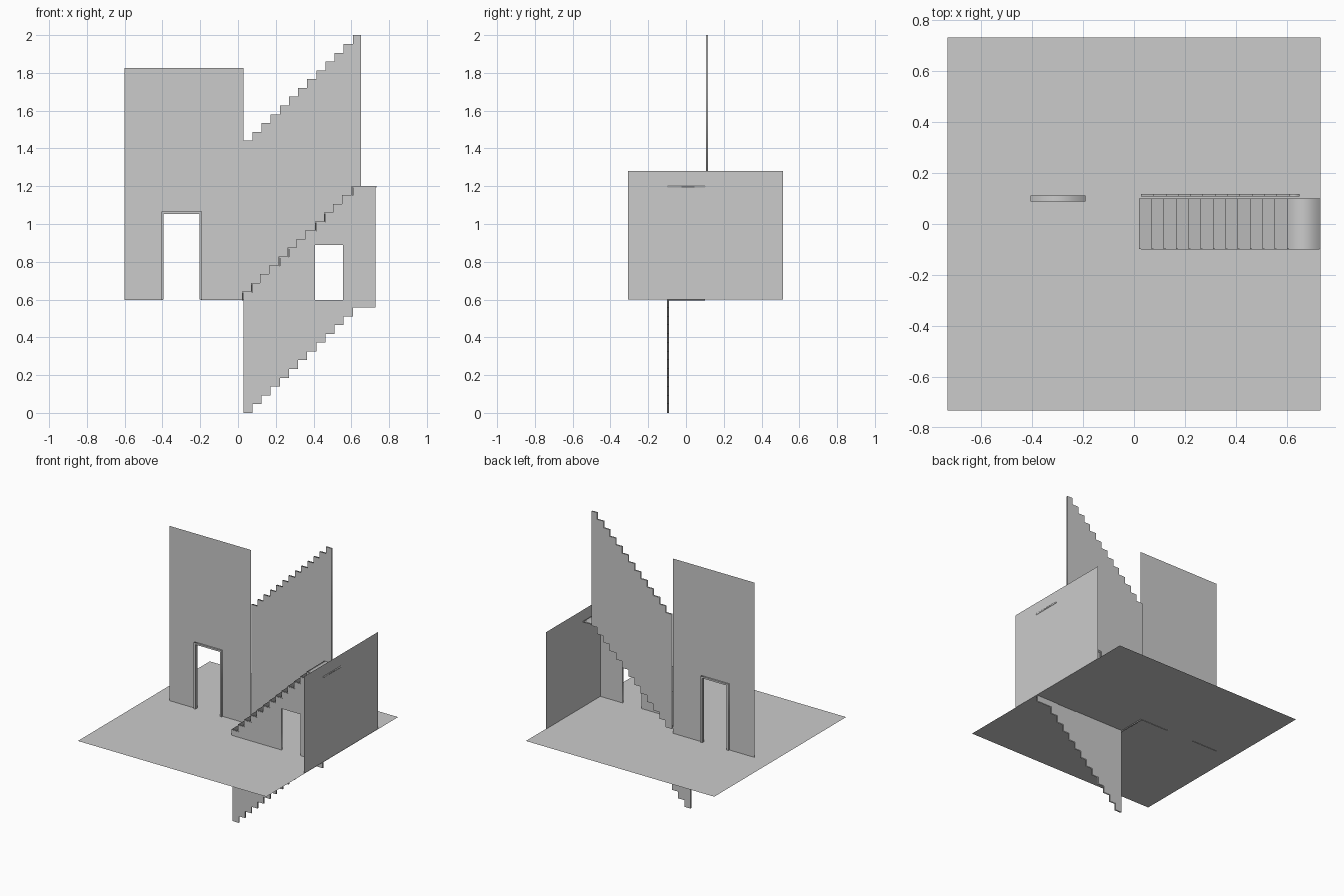
import bpy, math

if "Cube" in bpy.data.objects:
    bpy.data.objects.remove(bpy.data.objects["Cube"])

STEPS, RUN, RISE = 12, 0.0483, 0.0465
X0, Z0, FLOOR = 0.02, 0.595, 0.6


def sheet(name, points):
    """Single flat face from 3D points."""
    me = bpy.data.meshes.new(name)
    me.from_pydata(points, [], [list(range(len(points)))])
    ob = bpy.data.objects.new(name, me)
    bpy.context.collection.objects.link(ob)
    return ob


def panel(name, loops, y0, y1):
    """Filled x-z outline (first loop outer, others holes), spanning y0..y1."""
    cu = bpy.data.curves.new(name, 'CURVE')
    cu.dimensions = '2D'
    cu.fill_mode = 'BOTH'
    cu.extrude = (y1 - y0) / 2
    for pts in loops:
        sp = cu.splines.new('POLY')
        sp.points.add(len(pts) - 1)
        for p, (x, z) in zip(sp.points, pts):
            p.co = (x, z, 0, 1)
        sp.use_cyclic_u = True
    ob = bpy.data.objects.new(name, cu)
    bpy.context.collection.objects.link(ob)
    ob.location.y = (y0 + y1) / 2
    ob.rotation_euler.x = math.pi / 2
    bpy.ops.object.select_all(action='DESELECT')
    ob.select_set(True)
    bpy.context.view_layer.objects.active = ob
    bpy.ops.object.convert(target='MESH')
    return ob


def stair_line(x, z, end):
    """Stepped line: treads from first tread height z, ending on a flat at x=end."""
    pts = [(x, z)]
    for i in range(1, STEPS + 1):
        pts += [(x + i * RUN, z + (i - 1) * RISE), (x + i * RUN, z + i * RISE)]
    return pts + [(end, z + STEPS * RISE)]


# floor and end wall
F = 0.731
sheet("floor", [(-F, -F, FLOOR), (F, -F, FLOOR), (F, F, FLOOR), (-F, F, FLOOR)])
sheet("end_wall", [(0.728, -0.307, FLOOR), (0.728, 0.513, FLOOR),
                   (0.728, 0.513, 1.28), (0.728, -0.307, 1.28)])

# back wall with doorway notch
outline = [(-0.6, 0.597), (-0.4, 0.597), (-0.4, 1.06), (-0.195, 1.06),
           (-0.195, 0.597), (0.03, 0.597), (0.03, 1.826), (-0.6, 1.826)]
sheet("back_wall", [(x, 0.1, z) for x, z in outline])

# door frame
panel("door_frame", [[(-0.406, FLOOR), (-0.394, FLOOR), (-0.394, 1.053), (-0.203, 1.053),
                      (-0.203, FLOOR), (-0.19, FLOOR), (-0.19, 1.065), (-0.406, 1.065)]],
      0.089, 0.111)

# folded stair treads with landing
T = 0.007
top = stair_line(X0, Z0 + RISE + 0.0005, 0.732)
under = stair_line(X0 + T, Z0 + RISE - T, 0.732)
panel("stair_treads", [[(X0, Z0)] + top + under[::-1] + [(X0 + T, Z0)]], -0.098, 0.1)

# stepped panel above the stairs
PX, PZ = X0 + 0.008, Z0 + RISE
panel("upper_stair_wall",
      [stair_line(PX, PZ + 0.8, 0.65) + stair_line(PX, PZ - 0.004, 0.65)[::-1]],
      0.107, 0.117)

# stepped side wall running below the floor, with an opening
panel("lower_stair_wall",
      [stair_line(PX, PZ - 0.003, 0.727) + stair_line(PX, 0.0, 0.727)[::-1],
       [(0.408, 0.597), (0.555, 0.597), (0.555, 0.89), (0.408, 0.89)]],
      -0.1, -0.09)
